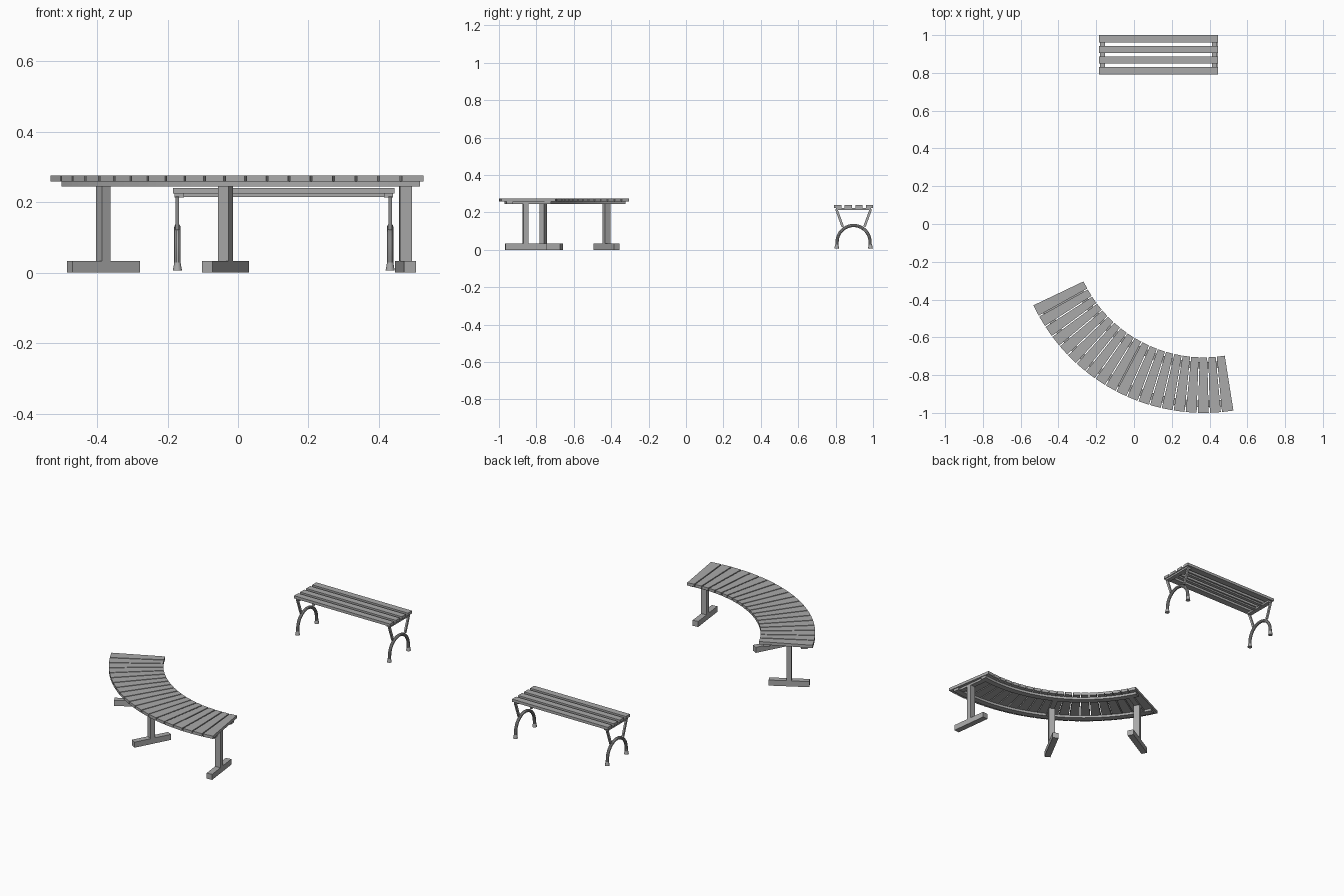
import bpy, bmesh, math
from mathutils import Vector, Matrix

cube = bpy.data.objects.get("Cube")
if cube:
    bpy.data.objects.remove(cube, do_unlink=True)

grey = bpy.data.materials.new("plain grey")
grey.use_nodes = True
grey.diffuse_color = (0.4, 0.4, 0.4, 1)
grey.node_tree.nodes["Principled BSDF"].inputs["Base Color"].default_value = (0.4, 0.4, 0.4, 1)


def finish(name, bm):
    bmesh.ops.recalc_face_normals(bm, faces=bm.faces)
    mesh = bpy.data.meshes.new(name)
    bm.to_mesh(mesh)
    bm.free()
    mesh.materials.append(grey)
    obj = bpy.data.objects.new(name, mesh)
    bpy.context.collection.objects.link(obj)
    return obj


def box(name, center, size, turn=0.0, tilt=0.0):
    bm = bmesh.new()
    bmesh.ops.create_cube(bm, size=1)
    m = (Matrix.Translation(center) @ Matrix.Rotation(turn, 4, "Z")
         @ Matrix.Rotation(tilt, 4, "X") @ Matrix.Diagonal((*size, 1)))
    bmesh.ops.transform(bm, matrix=m, verts=bm.verts)
    return finish(name, bm)


def prism(name, outline, z0, z1):
    bm = bmesh.new()
    face = bm.faces.new([bm.verts.new((p[0], p[1], z0)) for p in outline])
    top = bmesh.ops.extrude_face_region(bm, geom=[face])["geom"]
    verts = [g for g in top if isinstance(g, bmesh.types.BMVert)]
    bmesh.ops.translate(bm, vec=(0, 0, z1 - z0), verts=verts)
    return finish(name, bm)


# Curved bench: angles run from straight front, positive toward +x
CENTER = Vector((0.37, 0.0))
START, END, SLATS = math.radians(-64.5), math.radians(9.0), 20
STEP = (END - START) / SLATS


def polar(r, a, side=0.0):
    out = Vector((math.sin(a), -math.cos(a)))
    return CENTER + out * r + Vector((math.cos(a), math.sin(a))) * side


# Radial seat slats with even gaps
GAP = 0.003
for i in range(SLATS):
    a0, a1 = START + i * STEP, START + (i + 1) * STEP
    g0 = GAP if i else 0
    g1 = GAP if i < SLATS - 1 else 0
    prism(f"curved_slat_{i + 1}",
          [polar(0.706, a0, g0), polar(1.0, a0, g0), polar(1.0, a1, -g1), polar(0.706, a1, -g1)],
          0.258, 0.275)

# Two curved rails below the slats
rail_angles = [START + 0.012 + (END - START - 0.018) * k / 40 for k in range(41)]
for name, r0, r1 in (("inner_rail", 0.73, 0.765), ("outer_rail", 0.935, 0.97)):
    prism(name, [polar(r0, a) for a in rail_angles] + [polar(r1, a) for a in reversed(rail_angles)],
          0.244, 0.258)

# Posts with radial feet, and a bearer joining the rails
for i, degrees in enumerate((-60.5, -28, 7)):
    a = math.radians(degrees)
    p = polar(0.864, a)
    box(f"post_{i + 1}", (p.x, p.y, 0.138), (0.034, 0.028, 0.214), a)
    box(f"post_foot_{i + 1}", (p.x, p.y, 0.0165), (0.034, 0.22, 0.033), a)
    q = polar(0.85, a)
    box(f"bearer_{i + 1}", (q.x, q.y, 0.251), (0.03, 0.22, 0.012), a)

# Straight bench
MID_X, MID_Y = 0.13, 0.896
for i in range(4):
    box(f"straight_slat_{i + 1}", (MID_X, MID_Y + (i - 1.5) * 0.0565, 0.232), (0.63, 0.038, 0.016))
for i in (-1, 1):
    box("slat_stretcher", (MID_X, MID_Y + i * 0.028, 0.2195), (0.604, 0.02, 0.009))


def arch(name, x):
    # Round tube arch with straight lower legs
    curve = bpy.data.curves.new(name, "CURVE")
    curve.dimensions = "3D"
    curve.bevel_depth = 0.009
    curve.bevel_resolution = 3
    curve.use_fill_caps = True
    r, zc = 0.088, 0.042
    pts = [(-0.09, 0.006)]
    pts += [(-r * math.cos(math.pi * k / 20), zc + r * math.sin(math.pi * k / 20)) for k in range(21)]
    pts += [(0.09, 0.006)]
    spline = curve.splines.new("POLY")
    spline.points.add(len(pts) - 1)
    for point, (y, z) in zip(spline.points, pts):
        point.co = (x, MID_Y + y, z, 1)
    temp = bpy.data.objects.new(name, curve)
    bpy.context.collection.objects.link(temp)
    mesh = bpy.data.meshes.new_from_object(temp.evaluated_get(bpy.context.evaluated_depsgraph_get()))
    bpy.data.objects.remove(temp)
    mesh.materials.clear()
    mesh.materials.append(grey)
    obj = bpy.data.objects.new(name, mesh)
    bpy.context.collection.objects.link(obj)
    return obj


def foot(name, x, y):
    bm = bmesh.new()
    bmesh.ops.create_cone(bm, cap_ends=True, segments=16, radius1=0.013, radius2=0.009, depth=0.022,
                          matrix=Matrix.Translation((x, y, 0.017)))
    return finish(name, bm)


# Leg frames: crossbar, two leaning arms, arch and flared feet
smooth = []
for label, s in (("right", -1), ("left", 1)):
    x = MID_X + s * 0.302
    box(f"{label}_crossbar", (x - s * 0.005, MID_Y, 0.2185), (0.026, 0.186, 0.011))
    for t in (-1, 1):
        box(f"{label}_arm", (x, MID_Y + t * 0.075, 0.17), (0.01, 0.013, 0.1), 0, -t * 0.35)
        smooth.append(foot(f"{label}_foot", x, MID_Y + t * 0.09))
    smooth.append(arch(f"{label}_arch", x))

bpy.ops.object.select_all(action="DESELECT")
for obj in smooth:
    obj.select_set(True)
bpy.context.view_layer.objects.active = smooth[0]
bpy.ops.object.shade_smooth_by_angle()
